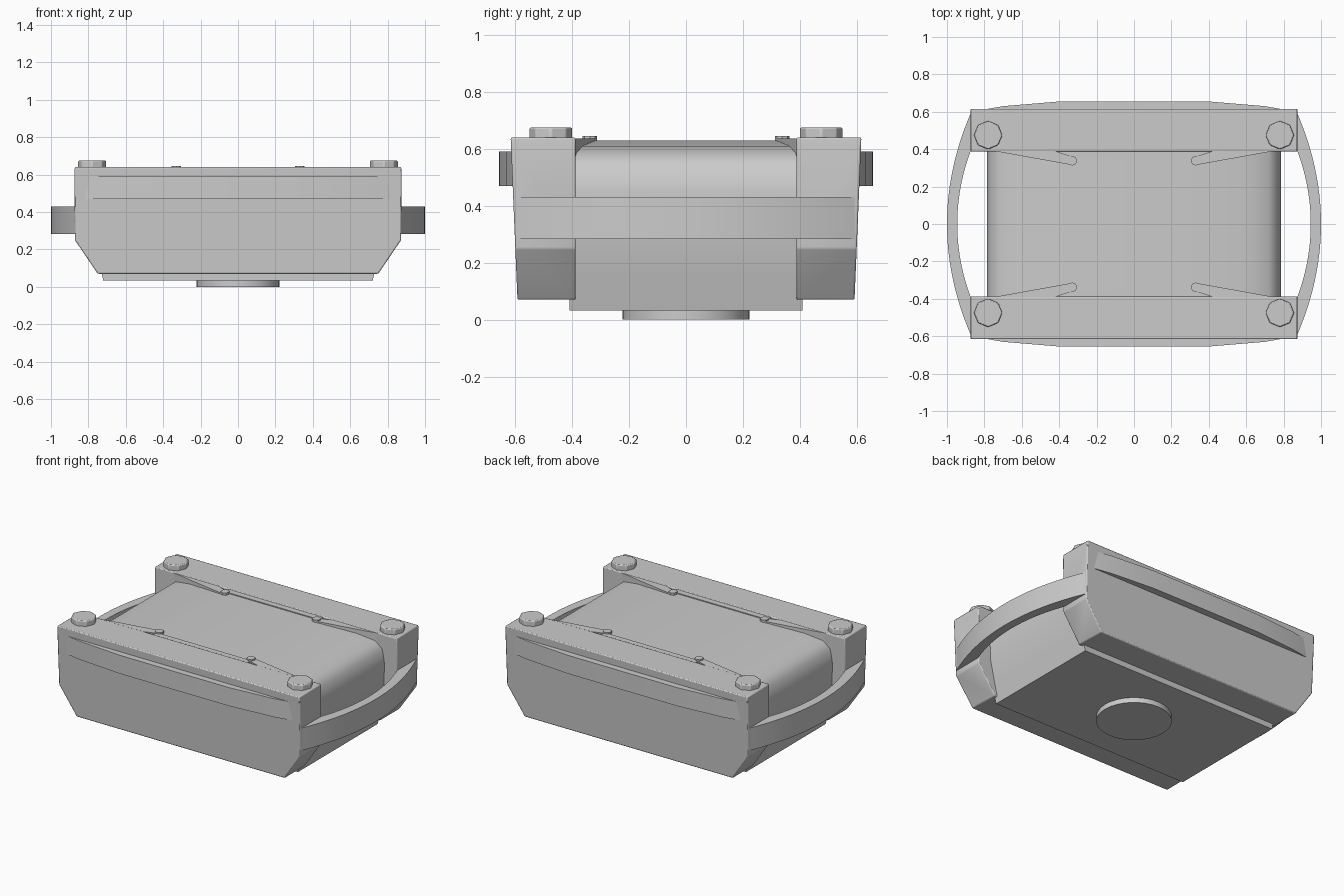
import bpy, bmesh, math
from mathutils import Vector

if "Cube" in bpy.data.objects:
    bpy.data.objects.remove(bpy.data.objects["Cube"])


def prism(name, pts, axis, lo, hi, mirror=(False, False), bevel=0.0, shape=None):
    """Extrude a 2D outline along y (points are x,z) or z (points are x,y)."""
    bm = bmesh.new()
    put = (lambda p, d: (p[0], d, p[1])) if axis == 'y' else (lambda p, d: (p[0], p[1], d))
    a = [bm.verts.new(put(p, lo)) for p in pts]
    b = [bm.verts.new(put(p, hi)) for p in pts]
    n = len(pts)
    bm.faces.new(a)
    bm.faces.new(b[::-1])
    for i in range(n):
        bm.faces.new((a[i], b[i], b[(i + 1) % n], a[(i + 1) % n]))
    if shape:
        for v in bm.verts:
            shape(v.co)
    bmesh.ops.recalc_face_normals(bm, faces=bm.faces)
    me = bpy.data.meshes.new(name)
    bm.to_mesh(me)
    bm.free()
    ob = bpy.data.objects.new(name, me)
    bpy.context.collection.objects.link(ob)
    if bevel:
        m = ob.modifiers.new("soft_edges", 'BEVEL')
        m.width, m.segments = bevel, 2
    if any(mirror):
        m = ob.modifiers.new("mirror", 'MIRROR')
        m.use_axis = (mirror[0], mirror[1], False)
    bpy.ops.object.select_all(action='DESELECT')
    ob.select_set(True)
    bpy.context.view_layer.objects.active = ob
    bpy.ops.object.shade_smooth_by_angle(angle=math.radians(40))
    return ob


def disc(r, n, cx=0, cy=0):
    return [(cx + r * math.cos(2 * math.pi * i / n), cy + r * math.sin(2 * math.pi * i / n)) for i in range(n)]


def sym(half):
    """Complete a right-hand half outline across x = 0."""
    return half + [(-x, y) for x, y in reversed(half)]


# Central body, gently crowned and rounded at both ends
body = sym([(.72, .033), (.75, .16), (.78, .30), (.785, .45), (.77, .54), (.72, .585), (.6, .61), (.33, .63)])
prism("body", body, 'y', -.41, .41)


# Long side panels with chamfered lower corners, leaning out towards the top
def lean(co):
    if co.y > .5:
        co.y = .592 + (co.z - .07) / .57 * .024


panel = sym([(.75, .07), (.872, .25), (.875, .61), (.872, .64)])
prism("side_panel", panel, 'y', .388, .6, (False, True), .006, lean)

# Inner top rails beside the body
prism("inner_rail", [(-.34, .56), (.34, .56), (.34, .636), (-.34, .636)], 'y', .35, .40, (False, True))

# Bowed grip along each side panel
grip = [(-.87, .60), (-.7, .63), (-.4, .655), (0, .656), (.4, .655), (.7, .63), (.87, .60)]
prism("side_grip", grip, 'z', .47, .59, (False, True))

# Curved carrying handles at both ends
ys = [i / 12 for i in range(-12, 13)]
outer = [(1 - .13 * t * t, .6 * t) for t in ys]
inner = [(.945 - .075 * t * t, .40 * t) for t in ys]
prism("end_handle", outer + inner[::-1], 'z', .283, .43, (True, False))

# Corner knobs, diagonal struts and small pins
prism("corner_knob", disc(.076, 8, .78, .475), 'z', .60, .675, (True, True), .006)
prism("corner_strut", [(.33, .315), (.33, .36), (.45, .40), (.78, .40), (.72, .385)], 'z', .57, .637, (True, True))
prism("strut_pin", disc(.026, 8, .33, .338), 'z', .60, .645, (True, True))

# Round foot
prism("base_foot", disc(.223, 32), 'z', 0, .06)
